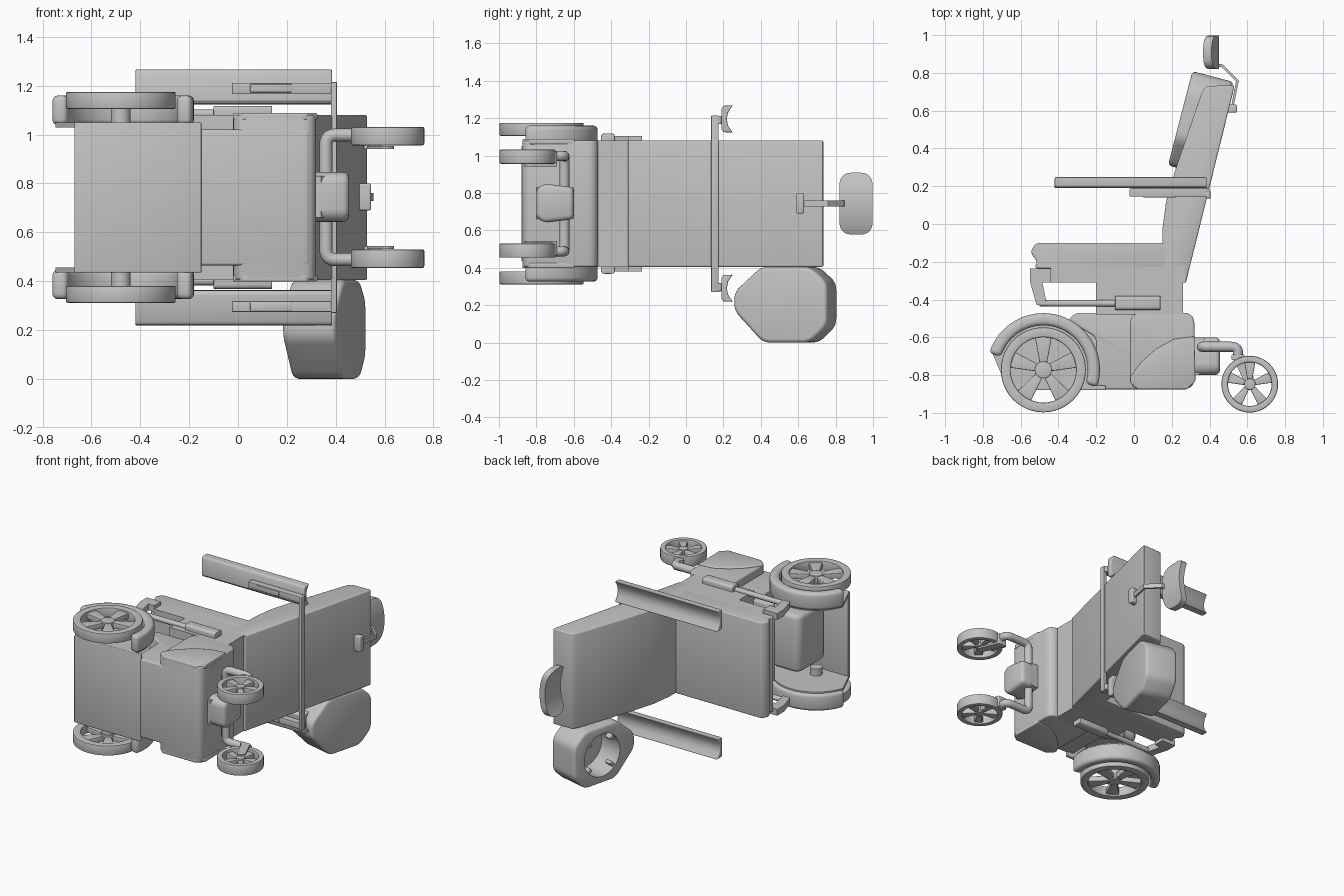
import bpy, bmesh
from math import cos, sin, pi, radians
from mathutils import Vector, Matrix

cube = bpy.data.objects.get("Cube")
if cube:
    bpy.data.objects.remove(cube)

MID = 0.743                       # mirror plane height
GREY = (0.55, 0.55, 0.55, 1)
grey = bpy.data.materials.new("plain grey")
grey.use_nodes = True
grey.diffuse_color = GREY
grey.node_tree.nodes["Principled BSDF"].inputs["Base Color"].default_value = GREY

# Frames for profiles drawn in planes other than xy
ALONG_X = Matrix(((0, 0, 1, 0), (1, 0, 0, 0), (0, 1, 0, 0), (0, 0, 0, 1)))
ALONG_Y = Matrix(((0, 1, 0, 0), (0, 0, 1, 0), (1, 0, 0, 0), (0, 0, 0, 1)))
FLIP = Matrix.Translation((0, 0, 2 * MID)) @ Matrix.Diagonal((1, 1, -1, 1))


def rounded(pts, r, closed=True, n=5):
    """Round the corners of a path."""
    pts = [Vector(p) for p in pts]
    out = []
    for i, p in enumerate(pts):
        if not closed and i in (0, len(pts) - 1):
            out.append(p)
            continue
        a, b = pts[i - 1] - p, pts[(i + 1) % len(pts)] - p
        a = p + a.normalized() * min(r, a.length * 0.49)
        b = p + b.normalized() * min(r, b.length * 0.49)
        for k in range(n + 1):
            t = k / n
            out.append(a * (1 - t) ** 2 + p * 2 * t * (1 - t) + b * t * t)
    return out


def rect(x0, x1, y0, y1):
    return [(x0, y0), (x1, y0), (x1, y1), (x0, y1)]


def arc(cx, cy, r, a0, a1, n=32):
    steps = [radians(a0 + (a1 - a0) * i / n) for i in range(n + 1)]
    return [(cx + r * cos(a), cy + r * sin(a)) for a in steps]


def finish(ob, pair=False):
    """Bake modifiers, shade and optionally mirror across the middle."""
    bpy.ops.object.select_all(action='DESELECT')
    bpy.context.view_layer.objects.active = ob
    ob.select_set(True)
    bpy.ops.object.convert(target='MESH')
    ob = bpy.context.view_layer.objects.active
    ob.data.materials.clear()
    ob.data.materials.append(grey)
    bpy.ops.object.shade_smooth_by_angle(angle=radians(32))
    if pair:
        twin = ob.copy()
        twin.data = ob.data.copy()
        twin.data.transform(FLIP)
        twin.data.flip_normals()
        twin.name = ob.name + "_other_side"
        bpy.context.collection.objects.link(twin)
    return ob


def from_bmesh(name, bm, bevel=0, pair=False):
    bmesh.ops.recalc_face_normals(bm, faces=bm.faces)
    me = bpy.data.meshes.new(name)
    bm.to_mesh(me)
    bm.free()
    ob = bpy.data.objects.new(name, me)
    bpy.context.collection.objects.link(ob)
    if bevel:
        m = ob.modifiers.new("bevel", 'BEVEL')
        m.width, m.segments, m.angle_limit = bevel, 3, radians(40)
    return finish(ob, pair)


def prism(name, pts, z0, z1, bevel=0, pair=False, frame=Matrix()):
    bm = bmesh.new()
    base = bm.faces.new([bm.verts.new((p[0], p[1], z0)) for p in pts])
    top = bmesh.ops.extrude_face_region(bm, geom=[base])["geom"]
    bmesh.ops.translate(bm, vec=(0, 0, z1 - z0),
                        verts=[g for g in top if isinstance(g, bmesh.types.BMVert)])
    bm.transform(frame)
    return from_bmesh(name, bm, bevel, pair)


def tube(name, pts, r, bend=0.04, pair=False):
    path = rounded(pts, bend, closed=False)
    cu = bpy.data.curves.new(name, 'CURVE')
    cu.dimensions, cu.bevel_depth, cu.use_fill_caps = '3D', r, True
    cu.bevel_resolution = 4
    sp = cu.splines.new('POLY')
    sp.points.add(len(path) - 1)
    for point, co in zip(sp.points, path):
        point.co = (*co, 1)
    ob = bpy.data.objects.new(name, cu)
    bpy.context.collection.objects.link(ob)
    return finish(ob, pair)


def cut(ob, cutter, operation='DIFFERENCE'):
    m = ob.modifiers.new("cut", 'BOOLEAN')
    m.object, m.operation, m.solver = cutter, operation, 'EXACT'
    finish(ob)
    bpy.data.objects.remove(cutter)


def wheel(name, cx, cy, r, z0, z1):
    # Tyre and rim as a spun closed section
    bm = bmesh.new()
    sec = rounded([(r * 0.77, z0), (r, z0), (r, z1), (r * 0.77, z1)], 0.008, n=2)
    ring = [bm.verts.new((p[0], 0, p[1])) for p in sec]
    edges = [bm.edges.new((ring[i - 1], ring[i])) for i in range(len(ring))]
    bmesh.ops.spin(bm, geom=ring + edges, cent=(0, 0, 0), axis=(0, 0, 1),
                   angle=2 * pi, steps=48, use_merge=True)
    bmesh.ops.remove_doubles(bm, verts=bm.verts, dist=1e-4)
    bmesh.ops.translate(bm, verts=bm.verts, vec=(cx, cy, 0))
    from_bmesh(name + "_tyre", bm, pair=True)
    prism(name + "_hub", arc(cx, cy, r * 0.2, 0, 350, 23), z0 + 0.01, z1 - 0.006, 0.004, True)
    for k in range(5):
        turn = Matrix.Translation((cx, cy, 0)) @ Matrix.Rotation(radians(90 + 72 * k), 4, 'Z')
        spoke = [(r * 0.12, -r * 0.08), (r * 0.8, -r * 0.2), (r * 0.8, r * 0.2), (r * 0.12, r * 0.08)]
        prism(name + "_spoke", spoke, z0 + 0.02, z1 - 0.012, 0.004, True, turn)


# Drive wheels, axles, mudguards and their inner cheeks
WX, WY = -0.48, -0.772
wheel("drive_wheel", WX, WY, 0.225, 1.105, 1.175)
prism("axle", arc(WX, WY, 0.04, 0, 345, 23), 0.98, 1.12, 0, True)
prism("mudguard", arc(WX, WY, 0.3, -18, 163) + arc(WX, WY, 0.235, 163, -18), 1.04, 1.16, 0.022, True)
prism("mudguard_cheek", arc(WX, WY, 0.28, -18, 163) + [(-0.67, -0.87), (-0.2, -0.87)], 1.03, 1.05, 0, True)

# Chassis
prism("foot_plate", rect(-0.67, -0.15, -0.88, -0.855), 0.435, 1.05, 0.005)
prism("front_case", rounded(rect(-0.5, -0.15, -0.86, -0.55), 0.06), 0.54, 0.945, 0.03)
body = [(-0.2, -0.875), (0.3, -0.875), (0.3, -0.47), (-0.31, -0.47), (-0.35, -0.51), (-0.2, -0.6)]
prism("chassis", rounded(body, 0.03), 0.465, 1.02, 0.01)
prism("rear_chassis", rounded(rect(-0.02, 0.32, -0.875, -0.47), 0.06), 0.405, 1.08, 0.01)
fairing = [(-0.02, -0.81), (0.04, -0.73), (0.12, -0.66), (0.21, -0.61), (0.32, -0.595),
           (0.325, -0.83), (0.28, -0.875), (0.02, -0.875), (-0.02, -0.84)]
prism("side_fairing", fairing, 1.06, 1.088, 0.006, True)

# Rear bracket and casters
bracket = [(-0.8, 0.67), (-0.76, 0.64), (-0.6, 0.66), (-0.6, 0.83), (-0.76, 0.85), (-0.8, 0.82)]
prism("rear_bracket", bracket, 0.3, 0.455, 0.025, frame=ALONG_X)
prism("fairing_tail", [(0.3, -0.6), (0.37, -0.6), (0.42, -0.72), (0.34, -0.8), (0.3, -0.8)], 0.66, 0.83)
Z_UP, Z_LOW = 0.998, 2 * MID - 0.998
tube("caster_frame", [(0.55, -0.71, Z_UP), (0.55, -0.65, Z_UP), (0.36, -0.65, Z_UP),
                      (0.36, -0.65, Z_LOW), (0.55, -0.65, Z_LOW), (0.55, -0.71, Z_LOW)], 0.027)
wheel("caster", 0.613, -0.848, 0.15, 0.956, 1.032)
fork = [(0.52, -0.7), (0.58, -0.69), (0.645, -0.84), (0.6, -0.87)]
prism("caster_fork", rounded(fork, 0.02), 0.942, 0.954, 0, True)
prism("caster_fork_crown", rounded(rect(0.515, 0.585, -0.72, -0.69), 0.01), 0.942, 1.02, 0, True)

# Seat, lift block and backrest
LOW, HIGH = 0.405, 1.08
cushion = [(-0.52, -0.1), (0.17, -0.1), (0.17, -0.235), (-0.53, -0.235), (-0.51, -0.2), (-0.55, -0.15)]
prism("seat_cushion", rounded(cushion, 0.025), LOW, HIGH, 0.015)
prism("seat_pan", rect(-0.44, 0.27, -0.31, -0.225), LOW, HIGH)
prism("lift_block", rect(-0.2, 0.26, -0.48, -0.3), LOW, HIGH)
back = [(0.15, -0.23), (0.15, -0.03), (0.17, 0.12), (0.22, 0.29), (0.36, 0.7), (0.385, 0.73),
        (0.53, 0.735), (0.525, 0.7), (0.275, -0.31), (0.15, -0.31)]
prism("backrest", back, LOW, HIGH, 0.008)

# Seat side rails and front hangers
prism("hanger", [(-0.55, -0.235), (-0.55, -0.31), (-0.515, -0.43), (-0.46, -0.43),
                 (-0.485, -0.31), (-0.44, -0.31), (-0.44, -0.235)], 1.06, 1.105, 0, True)
tube("actuator_rod", [(-0.5, -0.42, 1.085), (-0.08, -0.42, 1.085)], 0.018, pair=True)
prism("actuator_body", rounded(rect(-0.455, -0.38, 1.05, 1.118), 0.02), -0.1, 0.14, 0.004, True, ALONG_X)

# Armrests with hollowed tops
pad = [(0.19, 1.14), (0.2, 1.125), (0.25, 1.123), (0.225, 1.16), (0.218, 1.195), (0.225, 1.23),
       (0.25, 1.268), (0.2, 1.266), (0.19, 1.25)]
prism("armrest_pad", pad, -0.42, 0.385, 0.006, True, ALONG_X)
prism("armrest_bar", rounded(rect(-0.025, 0.4, 0.145, 0.19), 0.012), 1.168, 1.212, 0.004, True)
prism("armrest_sleeve", rect(0.05, 0.22, 0.14, 0.19), 1.173, 1.207, 0.004, True)
prism("armrest_crossbar", rect(0.38, 0.405, 0.135, 0.175), 0.27, 1.215, 0.004)

# Headrest: curved pad trimmed to a rounded outline
steps = [i / 8 - 1 for i in range(17)]
front = [(MID + 0.168 * t, 0.408 - 0.043 * t * t) for t in steps]
rear = [(MID + 0.168 * t, 0.45 - 0.04 * t * t) for t in reversed(steps)]
head = prism("headrest", front + rear, 0.818, 1.0, frame=ALONG_Y)
trim = prism("headrest_trim", rounded(rect(0.82, 0.998, 0.577, 0.909), 0.07), 0.3, 0.5, frame=ALONG_X)
cut(head, trim, 'INTERSECT')
stem = [(0.43, 0.85), (0.47, 0.845), (0.555, 0.76), (0.525, 0.61), (0.512, 0.61), (0.54, 0.755), (0.465, 0.83), (0.43, 0.83)]
prism("headrest_stem", stem, 0.728, 0.76)
prism("headrest_knob", rounded(rect(0.49, 0.545, 0.59, 0.632), 0.01), 0.69, 0.8, 0.008)

# Side carrier: tilted eight-sided case with a round open well
tilt = Matrix(((0.25, 0, 0.968, 0.18), (0.968, 0, -0.25, 0.31), (0, 1, 0, 0), (0, 0, 0, 1)))
case = [(0, 0.17), (0, 0.27), (0.15, 0.405), (0.42, 0.405), (0.515, 0.32), (0.515, 0.09), (0.42, 0), (0.16, 0)]
carrier = prism("side_carrier", rounded(case, 0.04), 0, 0.225, 0.02, frame=tilt)
well = prism("well_cutter", arc(0.28, 0.2, 0.15, 0, 350, 35), -0.05, 0.18, frame=tilt)
cut(carrier, well)
for k in range(4):
    turn = tilt @ Matrix.Translation((0.28, 0.2, 0)) @ Matrix.Rotation(radians(45 + 90 * k), 4, 'Z')
    prism("carrier_clip", rect(0.115, 0.155, -0.012, 0.012), 0.01, 0.06, 0.003, frame=turn)
